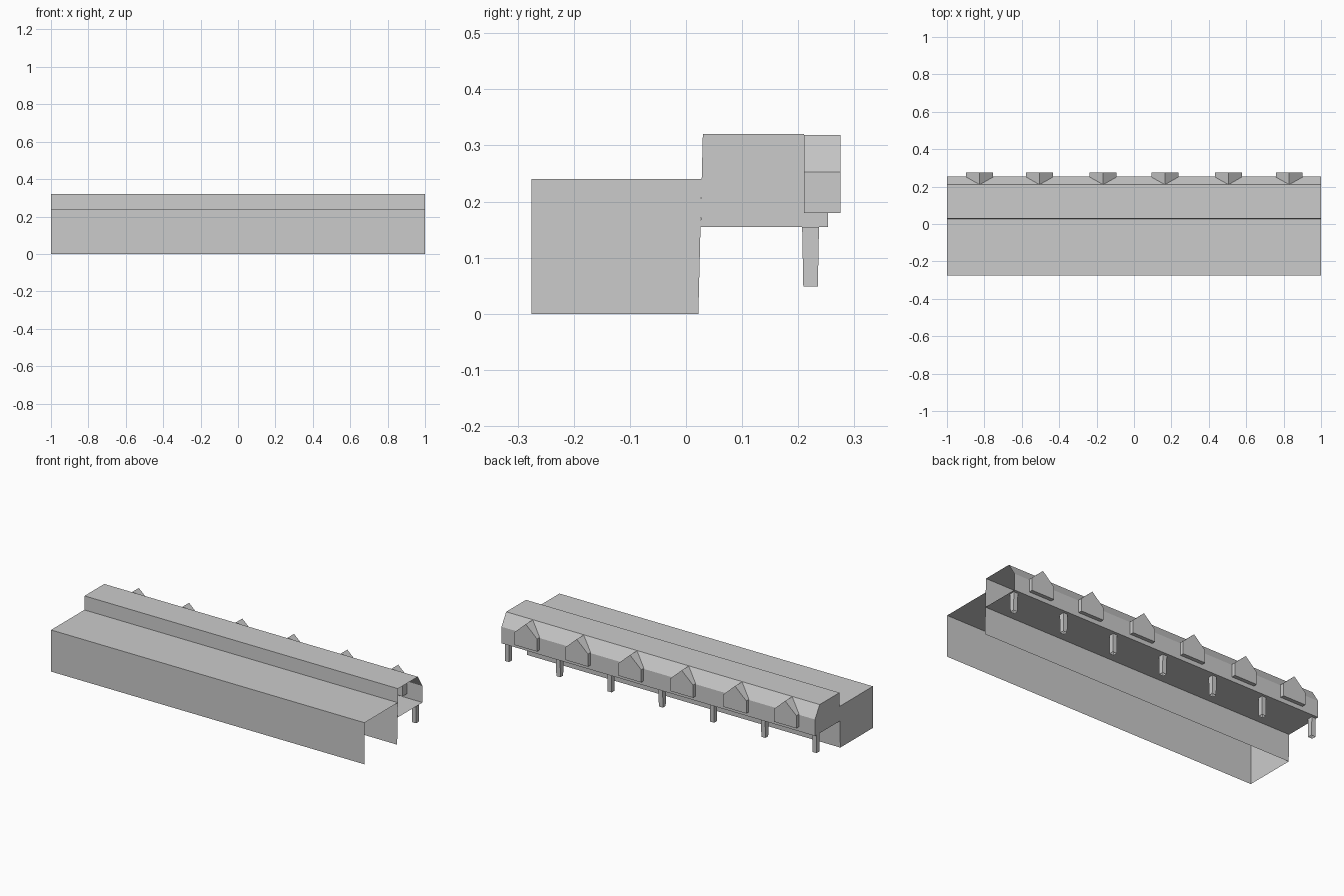
import bpy, bmesh

if "Cube" in bpy.data.objects:
    bpy.data.objects.remove(bpy.data.objects["Cube"])

# single flat grey
grey = bpy.data.materials.new("plain_grey")
grey.diffuse_color = (0.6, 0.6, 0.6, 1.0)
grey.use_nodes = True
grey.node_tree.nodes["Principled BSDF"].inputs["Base Color"].default_value = grey.diffuse_color


def finish(bm, name):
    mesh = bpy.data.meshes.new(name)
    bm.to_mesh(mesh)
    bm.free()
    mesh.materials.append(grey)
    obj = bpy.data.objects.new(name, mesh)
    bpy.context.collection.objects.link(obj)
    return obj


def long_shell(name, profile):
    """Sweep an open (y, z) profile along x; close only the left end."""
    bm = bmesh.new()
    left = [bm.verts.new((-1, y, z)) for y, z in profile]
    right = [bm.verts.new((1, y, z)) for y, z in profile]
    for i in range(len(profile) - 1):
        bm.faces.new((left[i], right[i], right[i + 1], left[i + 1]))
    bm.faces.new(left)
    return finish(bm, name)


def prism(name, outline, y0, y1):
    """Extrude an (x, z) outline from y0 to y1."""
    bm = bmesh.new()
    back = bm.faces.new([bm.verts.new((x, y0, z)) for x, z in outline])
    ext = bmesh.ops.extrude_face_region(bm, geom=[back], use_keep_orig=True)
    verts = [v for v in ext["geom"] if isinstance(v, bmesh.types.BMVert)]
    bmesh.ops.translate(bm, verts=verts, vec=(0, y1 - y0, 0))
    bmesh.ops.recalc_face_normals(bm, faces=bm.faces)
    return finish(bm, name)


# front hall: front wall, flat roof, back wall, open underneath
long_shell("front_hall", [(-0.275, 0), (-0.275, 0.24), (0.028, 0.24), (0.022, 0)])

# raised gallery: upper front wall, roof, slope, back wall, floor
long_shell("raised_gallery", [(0.028, 0.24), (0.03, 0.32), (0.21, 0.32),
                              (0.253, 0.25), (0.253, 0.155), (0.026, 0.155)])

# gabled dormers along the back
for i, x in enumerate((-0.825, -0.505, -0.165, 0.165, 0.505, 0.83)):
    w = 0.072
    prism(f"dormer_{i + 1}", [(x - w, 0.18), (x + w, 0.18), (x + w, 0.253),
                              (x, 0.319), (x - w, 0.253)], 0.21, 0.275)

# support posts under the gallery, open at top and bottom
for i in range(7):
    x = -0.985 + i * 0.327
    bm = bmesh.new()
    top = [bm.verts.new((x + a * 0.013, 0.222 + b * 0.015, 0.155))
           for a, b in ((-1, -1), (1, -1), (1, 1), (-1, 1))]
    low = [bm.verts.new((x + a * 0.013, 0.222 + b * 0.013, 0.049))
           for a, b in ((-1, -1), (1, -1), (1, 1), (-1, 1))]
    for k in range(4):
        n = (k + 1) % 4
        bm.faces.new((low[k], low[n], top[n], top[k]))
    finish(bm, f"support_post_{i + 1}")
